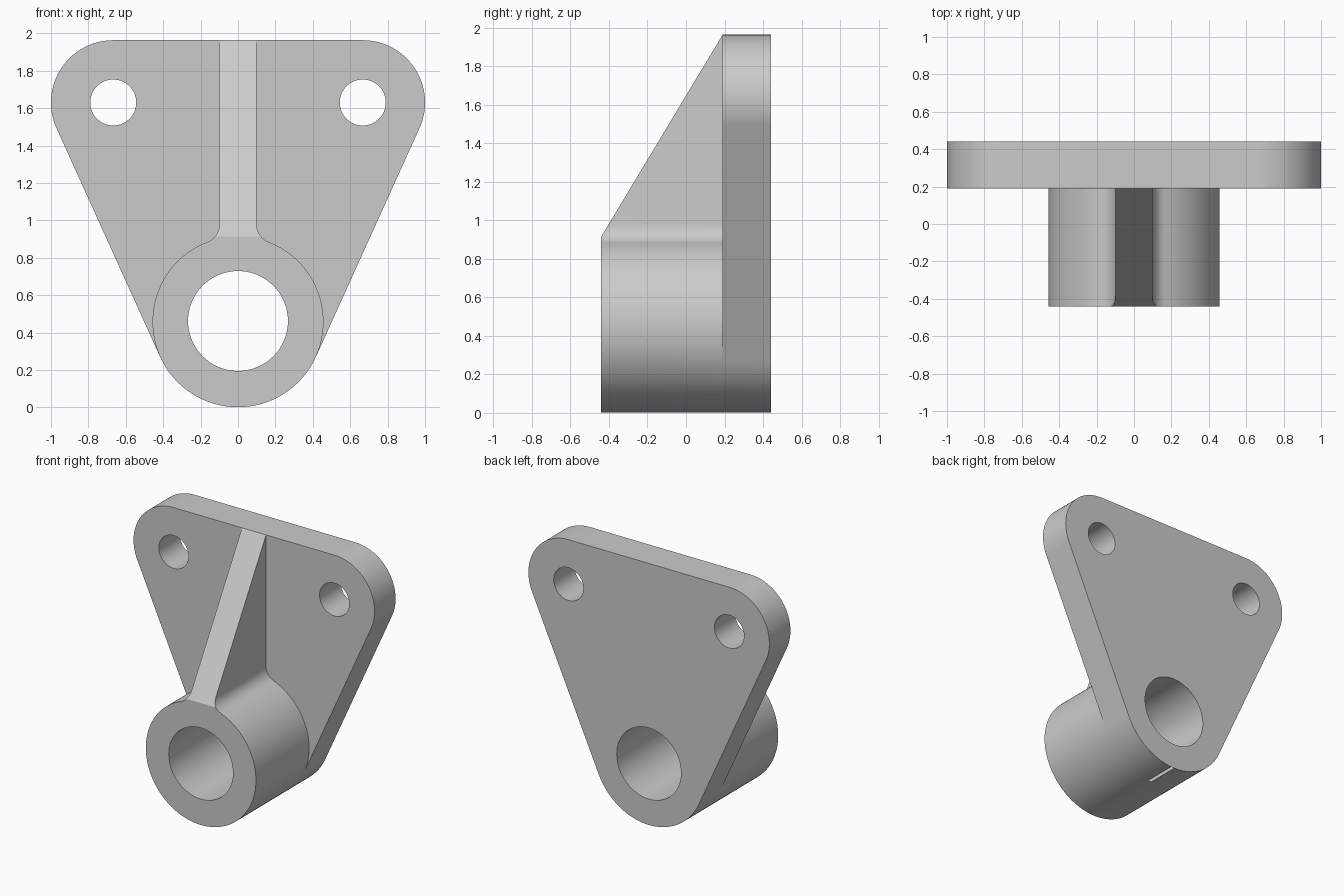
import bpy
import bmesh
from math import cos, sin, radians, asin, degrees, sqrt
from mathutils import Vector
from mathutils.geometry import convex_hull_2d

if "Cube" in bpy.data.objects:
    bpy.data.objects.remove(bpy.data.objects["Cube"], do_unlink=True)

FRONT, FACE, BACK = -0.44, 0.19, 0.44
BOSS_R, BOSS_Z = 0.457, 0.458
EAR_R, EAR_X, EAR_Z = 0.333, 0.667, 1.63
RIB_X, FILLET = 0.1, 0.1
TOP = EAR_Z + EAR_R


def arc(cx, cz, r, start=0, end=357, step=3):
    n = max(1, round(abs(end - start) / step))
    angles = [radians(start + (end - start) * i / n) for i in range(n + 1)]
    return [(cx + r * cos(a), cz + r * sin(a)) for a in angles]


def prism(name, outline, y0, y1):
    """Extrude an x-z outline along y into a closed solid."""
    bm = bmesh.new()
    face = bm.faces.new([bm.verts.new((x, y0, z)) for x, z in outline])
    out = bmesh.ops.extrude_face_region(bm, geom=[face], use_keep_orig=True)
    moved = [g for g in out["geom"] if isinstance(g, bmesh.types.BMVert)]
    bmesh.ops.translate(bm, vec=(0, y1 - y0, 0), verts=moved)
    bmesh.ops.recalc_face_normals(bm, faces=bm.faces)
    mesh = bpy.data.meshes.new(name)
    bm.to_mesh(mesh)
    bm.free()
    obj = bpy.data.objects.new(name, mesh)
    bpy.context.collection.objects.link(obj)
    return obj


def combine(target, other, operation):
    mod = target.modifiers.new(operation.lower(), "BOOLEAN")
    mod.operation, mod.object, mod.solver = operation, other, "EXACT"
    bpy.context.view_layer.objects.active = target
    bpy.ops.object.modifier_apply(modifier=mod.name)
    bpy.data.objects.remove(other, do_unlink=True)


# Back plate: hull around the boss circle and the two ears
points = arc(0, BOSS_Z, BOSS_R)
for side in (-1, 1):
    points += arc(side * EAR_X, EAR_Z, EAR_R)
hull = [points[i] for i in convex_hull_2d([Vector(p) for p in points])]
bracket = prism("mounting_bracket", hull, FACE, BACK)

# Boss and rib share one mirrored outline with fillets between them
fillet_x = RIB_X + FILLET
reach = BOSS_R + FILLET
fillet_z = BOSS_Z + sqrt(reach ** 2 - fillet_x ** 2)
meet = 90 - degrees(asin(fillet_x / reach))
half = arc(0, BOSS_Z, BOSS_R, -90, meet)
half += arc(fillet_x, fillet_z, FILLET, 180 + meet, 180, 6)[1:]
half.append((RIB_X, TOP + 0.2))
outline = half + [(-x, z) for x, z in reversed(half[1:])]
boss = prism("boss_and_rib", outline, FRONT, FACE)

# Sloping front edge of the rib
bm = bmesh.new()
bm.from_mesh(boss.data)
slope = Vector((0, FACE - FRONT, TOP - BOSS_Z - BOSS_R))
cut = bmesh.ops.bisect_plane(
    bm, geom=bm.verts[:] + bm.edges[:] + bm.faces[:], dist=1e-5,
    plane_co=(0, FACE, TOP), plane_no=(0, -slope.z, slope.y), clear_outer=True)
rim = [e for e in bm.edges if e.is_boundary]
bmesh.ops.holes_fill(bm, edges=rim, sides=0)
bmesh.ops.recalc_face_normals(bm, faces=bm.faces)
bm.to_mesh(boss.data)
bm.free()
combine(bracket, boss, "UNION")

# Shaft bore and the two bolt holes
holes = [(0, 0.462, 0.267), (-EAR_X, EAR_Z, 0.123), (EAR_X, EAR_Z, 0.123)]
for x, z, r in holes:
    cutter = prism("hole_cutter", arc(x, z, r, 0, 355, 5), FRONT - 0.2, BACK + 0.2)
    cutter.hide_render = True
    combine(bracket, cutter, "DIFFERENCE")

# Smooth the round walls and keep the rims crisp
bpy.ops.object.select_all(action="DESELECT")
bracket.select_set(True)
bpy.context.view_layer.objects.active = bracket
bpy.ops.object.shade_smooth_by_angle(angle=radians(30))
